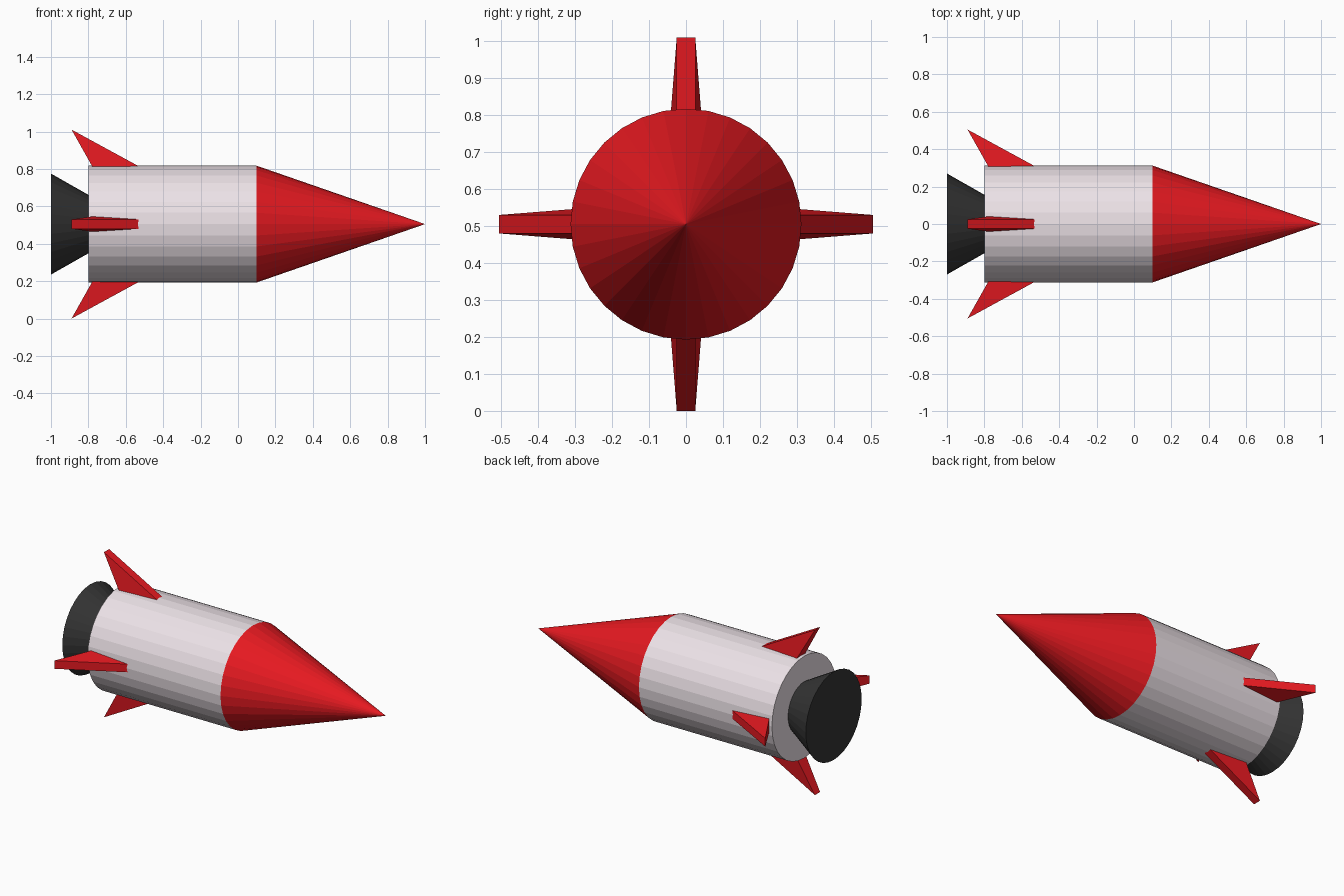
import bpy
import bmesh
from math import pi
from mathutils import Matrix, Vector

if "Cube" in bpy.data.objects:
    bpy.data.objects.remove(bpy.data.objects["Cube"])

AXIS_Z = 0.505   # height of the rocket's long axis


def material(name, rgb):
    mat = bpy.data.materials.new(name)
    mat.diffuse_color = (*rgb, 1)
    mat.use_nodes = True
    mat.node_tree.nodes["Principled BSDF"].inputs["Base Color"].default_value = mat.diffuse_color
    return mat


red = material("red paint", (0.8, 0.01, 0.015))
white = material("white paint", (0.84, 0.76, 0.80))
dark = material("dark metal", (0.035, 0.035, 0.035))


def cone_along_x(name, x0, x1, r0, r1, mat):
    """32-sided cone or cylinder lying along the x axis."""
    bpy.ops.mesh.primitive_cone_add(
        vertices=32, radius1=r0, radius2=r1, depth=x1 - x0,
        location=((x0 + x1) / 2, 0, AXIS_Z), rotation=(0, pi / 2, 0))
    obj = bpy.context.object
    obj.name = name
    obj.data.materials.append(mat)


def fin(name, angle):
    """Swept wedge, thicker along its rear edge, sunk into the body."""
    # (x, radial distance, half thickness): tip, leading root, rear root
    corners = [(-0.89, 0.505, 0.025), (-0.495, 0.29, 0.025), (-0.769, 0.29, 0.042)]
    bm = bmesh.new()
    left, right = ([bm.verts.new((x, s * w, r)) for x, r, w in corners]
                   for s in (-1, 1))
    bm.faces.new(left)
    bm.faces.new(right[::-1])
    for i in range(3):
        j = (i + 1) % 3
        bm.faces.new((left[i], right[i], right[j], left[j]))
    bmesh.ops.recalc_face_normals(bm, faces=bm.faces)
    bm.transform(Matrix.Translation(Vector((0, 0, AXIS_Z))) @ Matrix.Rotation(angle, 4, 'X'))
    mesh = bpy.data.meshes.new(name)
    bm.to_mesh(mesh)
    bm.free()
    mesh.materials.append(red)
    bpy.context.collection.objects.link(bpy.data.objects.new(name, mesh))


# Body, nose and exhaust nozzle
cone_along_x("body", -0.8, 0.1, 0.312, 0.312, white)
cone_along_x("nose_cone", 0.1, 1.0, 0.312, 0, red)
cone_along_x("nozzle", -1.0, -0.78, 0.27, 0.145, dark)

# Four tail fins
for i, side in enumerate(("top", "front", "bottom", "back")):
    fin(f"fin_{side}", i * pi / 2)
